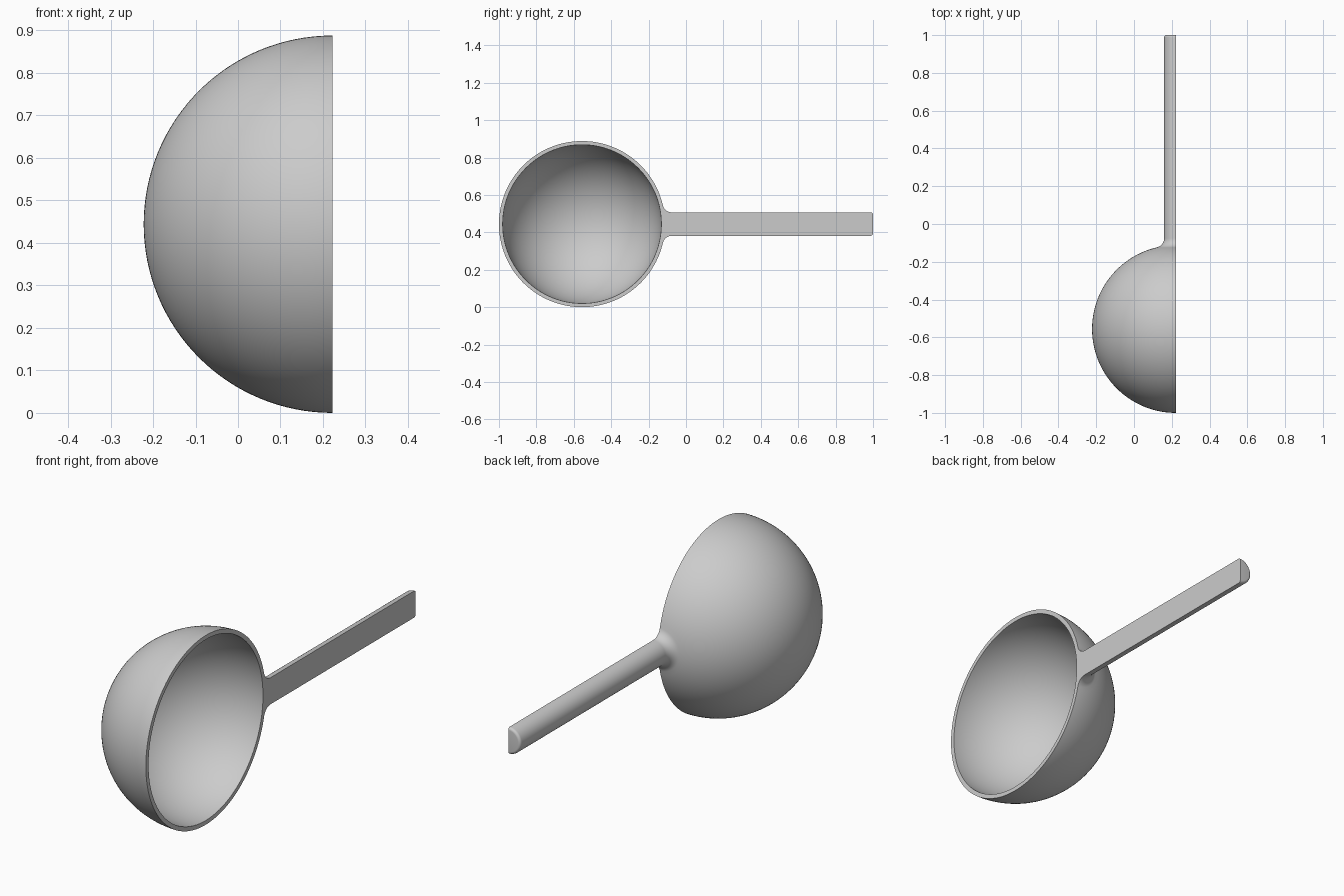
import bpy, bmesh
from math import sin, cos, pi, sqrt, atan2

cube = bpy.data.objects.get("Cube")
if cube:
    bpy.data.objects.remove(cube, do_unlink=True)

# Main dimensions
CX, CY, CZ = 0.222, -0.556, 0.444    # bowl centre, on the rim plane
R_OUT, R_IN = 0.444, 0.424
R_HANDLE, FILLET, END_ROUND = 0.0625, 0.05, 0.012
HANDLE_END = 1.0 - CY
STEPS = 64


def arc(cy, cr, radius, a0, a1, n):
    """Points (along, radius) of an arc in the profile plane."""
    return [(cy + radius * cos(a0 + (a1 - a0) * i / n),
             cr + radius * sin(a0 + (a1 - a0) * i / n)) for i in range(n + 1)]


def half_lathe(bm, profile):
    """Revolve a profile half a turn round the handle axis; its ends lie on the axis."""
    rows = []
    for along, r in profile:
        if r < 1e-5:
            rows.append([bm.verts.new((CX, CY + along, CZ))] * (STEPS + 1))
        else:
            rows.append([bm.verts.new((CX - r * sin(pi * k / STEPS), CY + along,
                                       CZ + r * cos(pi * k / STEPS)))
                         for k in range(STEPS + 1)])
    for a, b in zip(rows, rows[1:]):
        for k in range(STEPS):
            corners = list(dict.fromkeys((a[k], a[k + 1], b[k + 1], b[k])))
            bm.faces.new(corners)
    return rows


# Outer profile: bowl, neck fillet, handle, rounded handle end
fc_r = R_HANDLE + FILLET
fc_y = sqrt((R_OUT + FILLET) ** 2 - fc_r ** 2)
neck = atan2(fc_r, fc_y)
outer = arc(0, 0, R_OUT, pi, neck, 72)
outer += arc(fc_y, fc_r, FILLET, pi + neck, 1.5 * pi, 12)[1:]
outer += arc(HANDLE_END - END_ROUND, R_HANDLE - END_ROUND, END_ROUND, pi / 2, 0, 6)
outer.append((HANDLE_END, 0))
inner = arc(0, 0, R_IN, pi, 0, 80)

bm = bmesh.new()
out_rows = half_lathe(bm, outer)
in_rows = half_lathe(bm, inner)

# Flat rim and handle face, one half on each side of the axis
for side in (0, STEPS):
    bm.faces.new([r[side] for r in out_rows] + [r[side] for r in reversed(in_rows)])
bmesh.ops.recalc_face_normals(bm, faces=bm.faces)

mesh = bpy.data.meshes.new("scoop")
bm.to_mesh(mesh)
bm.free()
scoop = bpy.data.objects.new("scoop", mesh)
bpy.context.collection.objects.link(scoop)

# Plain grey material
grey = bpy.data.materials.new("light_grey")
grey.use_nodes = True
colour = (0.6, 0.6, 0.6, 1)
grey.diffuse_color = colour
grey.node_tree.nodes["Principled BSDF"].inputs["Base Color"].default_value = colour
mesh.materials.append(grey)

# Smooth curves with a crisp rim
bpy.ops.object.select_all(action='DESELECT')
scoop.select_set(True)
bpy.context.view_layer.objects.active = scoop
bpy.ops.object.shade_smooth_by_angle(angle=pi / 6)
